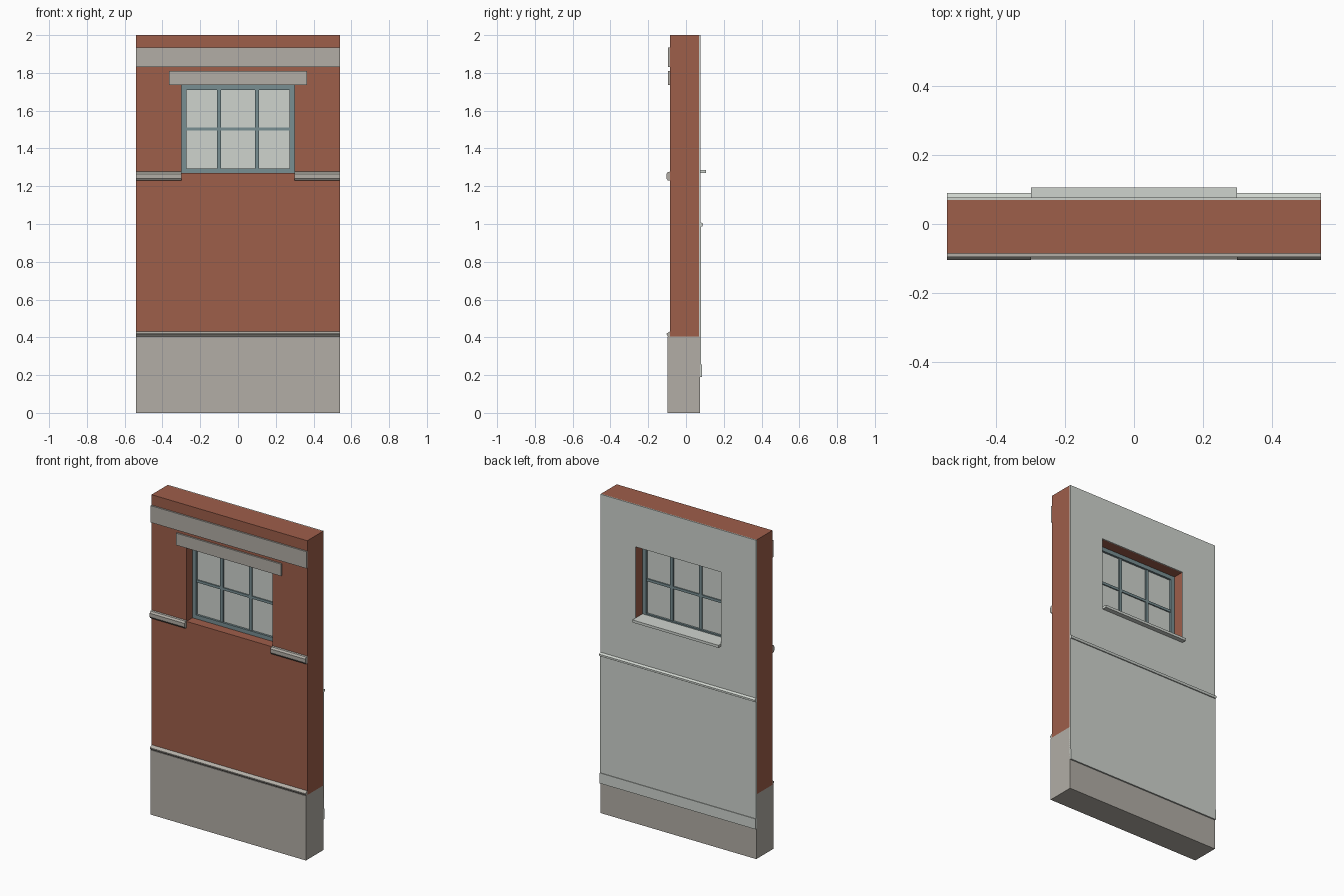
import bpy
import bmesh

if "Cube" in bpy.data.objects:
    bpy.data.objects.remove(bpy.data.objects["Cube"], do_unlink=True)


def srgb(r, g, b):
    return tuple((c / 255 / 12.92 if c < 11 else ((c / 255 + 0.055) / 1.055) ** 2.4)
                 for c in (r, g, b)) + (1.0,)


def material(name, rgb):
    m = bpy.data.materials.new(name)
    m.use_nodes = True
    m.diffuse_color = srgb(*rgb)
    m.node_tree.nodes["Principled BSDF"].inputs["Base Color"].default_value = m.diffuse_color
    return m


BRICK = material("red brick", (158, 94, 74))
STONE = material("grey stone", (178, 174, 166))
PLASTER = material("pale plaster", (207, 212, 206))
PAINT = material("blue grey paint", (120, 142, 146))

HALF = 0.54                                  # half width of the wall
FRONT, BACK, SKIN = -0.085, 0.07, 0.077      # brick faces and plaster face
WIN = (-0.298, 1.27, 0.298, 1.735)           # window opening: x, z, x, z


def finish(name, bm, mat):
    bmesh.ops.recalc_face_normals(bm, faces=bm.faces)
    mesh = bpy.data.meshes.new(name)
    bm.to_mesh(mesh)
    bm.free()
    mesh.materials.append(mat)
    ob = bpy.data.objects.new(name, mesh)
    bpy.context.collection.objects.link(ob)
    return ob


def extrude_x(name, x0, x1, profile, mat):
    """Sweep a (y, z) profile along x."""
    bm = bmesh.new()
    face = bm.faces.new([bm.verts.new((x0, y, z)) for y, z in profile])
    new = bmesh.ops.extrude_face_region(bm, geom=[face])["geom"]
    bmesh.ops.translate(bm, vec=(x1 - x0, 0, 0),
                        verts=[v for v in new if isinstance(v, bmesh.types.BMVert)])
    return finish(name, bm, mat)


def box(name, x0, x1, y0, y1, z0, z1, mat):
    return extrude_x(name, x0, x1, [(y0, z0), (y1, z0), (y1, z1), (y0, z1)], mat)


def pierced(name, outer, inner, y0, y1, mat):
    """Upright slab with a rectangular opening."""
    bm = bmesh.new()

    def loop(rect, y):
        x0, z0, x1, z1 = rect
        return [bm.verts.new((x, y, z)) for x, z in ((x0, z0), (x1, z0), (x1, z1), (x0, z1))]

    rings = [loop(outer, y0), loop(inner, y0), loop(inner, y1), loop(outer, y1)]
    for a, b in zip(rings, rings[1:] + rings[:1]):
        for i in range(4):
            j = (i + 1) % 4
            bm.faces.new((a[i], a[j], b[j], b[i]))
    return finish(name, bm, mat)


# Wall body
box("stone_plinth", -HALF, HALF, -0.098, 0.075, 0, 0.405, STONE)
pierced("brick_wall", (-HALF, 0.405, HALF, 2), WIN, FRONT, BACK, BRICK)
pierced("plaster_lining", (-HALF, 0.405, HALF, 2), WIN, BACK, SKIN, PLASTER)

# Front stone trim
extrude_x("plinth_moulding", -HALF, HALF,
          [(FRONT, 0.405), (-0.094, 0.405), (-0.102, 0.414), (-0.102, 0.42), (FRONT, 0.432)], STONE)
box("cornice_band", -HALF, HALF, -0.095, FRONT, 1.83, 1.935, STONE)
box("window_lintel", -0.365, 0.365, -0.095, FRONT, 1.735, 1.81, STONE)
for side, x0, x1 in (("right", -HALF, WIN[0]), ("left", WIN[2], HALF)):
    extrude_x("sill_course_" + side, x0, x1,
              [(FRONT, 1.23), (-0.096, 1.23), (-0.104, 1.241), (-0.104, 1.264), (-0.096, 1.275),
               (FRONT, 1.277)], STONE)

# Back lining trim
box("dado_panel", -HALF, HALF, BACK, 0.08, 0.19, 1.0, PLASTER)
box("skirting_board", -HALF, HALF, BACK, 0.084, 0.19, 0.255, PLASTER)
extrude_x("dado_rail", -HALF, HALF,
          [(BACK, 0.988), (0.086, 0.988), (0.09, 0.994), (0.09, 1.002), (BACK, 1.014)], PLASTER)
box("inner_sill", WIN[0], WIN[2], 0.0, 0.105, 1.271, 1.287, PLASTER)

# Window
X0, Z0, X1, Z1 = WIN
RIM = 0.025
pierced("window_frame", WIN, (X0 + RIM, Z0 + RIM, X1 - RIM, Z1 - RIM), -0.025, 0.005, PAINT)
box("window_glass", X0 + RIM, X1 - RIM, -0.012, -0.008, Z0 + RIM, Z1 - RIM, PLASTER)
for side, x in (("right", -0.1), ("left", 0.1)):
    box("glazing_bar_" + side, x - 0.01, x + 0.01, -0.02, 0.0, Z0 + RIM, Z1 - RIM, PAINT)
box("glazing_bar_cross", X0 + RIM, X1 - RIM, -0.019, -0.001, 1.496, 1.512, PAINT)
